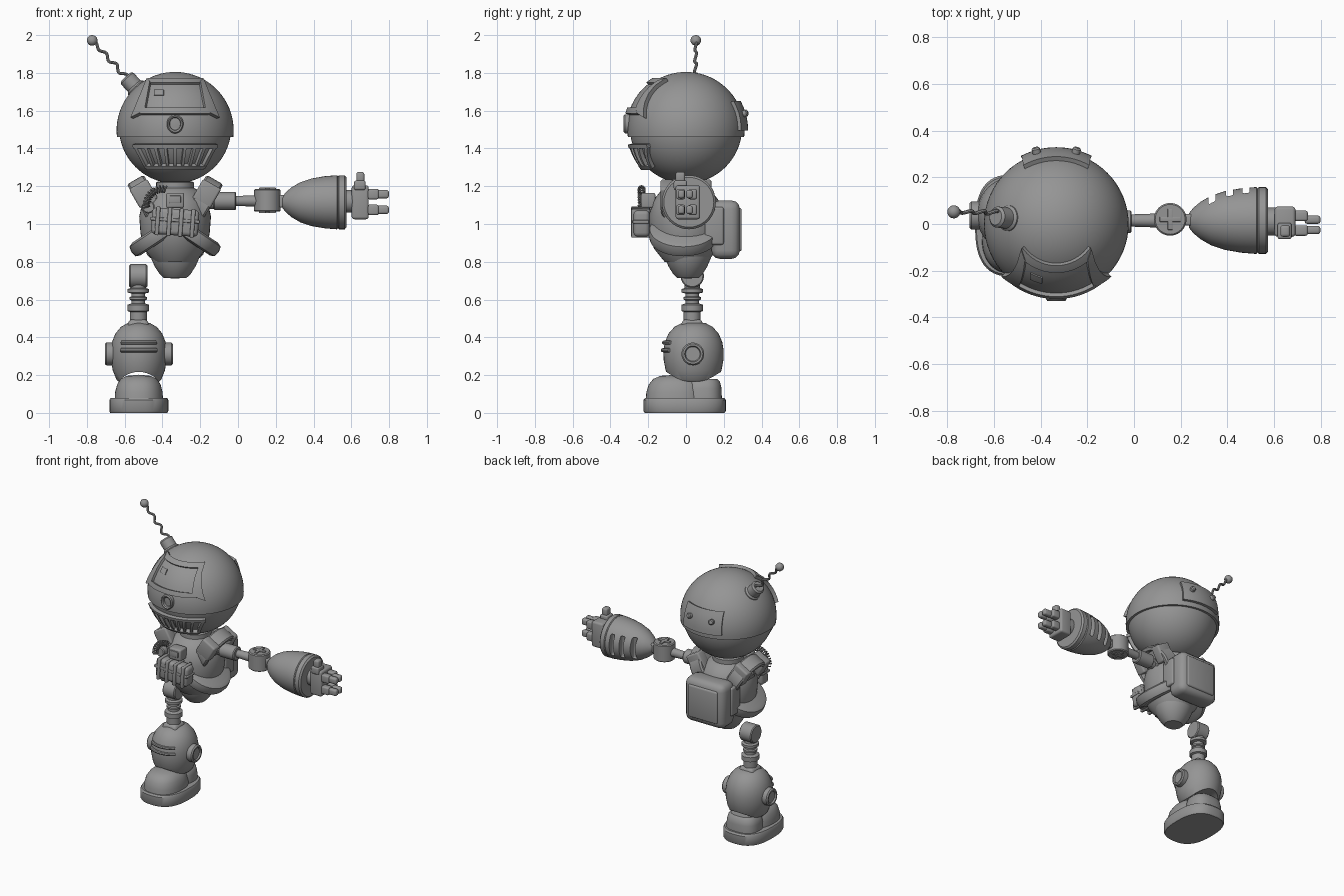
import bpy, bmesh, math
from mathutils import Vector, Matrix, Euler

if "Cube" in bpy.data.objects:
    bpy.data.objects.remove(bpy.data.objects["Cube"])

grey = bpy.data.materials.new("mid grey")
grey.diffuse_color = (0.3, 0.3, 0.3, 1)
grey.use_nodes = True
grey.node_tree.nodes["Principled BSDF"].inputs["Base Color"].default_value = grey.diffuse_color
CX = -0.333                       # centre line of head and torso
HEAD = Vector((CX, 0, 1.495))


def finish(name, bm, angle=35):
    bmesh.ops.remove_doubles(bm, verts=bm.verts, dist=1e-5)
    bmesh.ops.recalc_face_normals(bm, faces=bm.faces)
    me = bpy.data.meshes.new(name)
    bm.to_mesh(me)
    bm.free()
    me.materials.append(grey)
    me.shade_smooth()
    me.set_sharp_from_angle(angle=math.radians(angle))
    ob = bpy.data.objects.new(name, me)
    bpy.context.collection.objects.link(ob)
    return ob


def bake(ob):
    """Apply all modifiers (or turn a curve into a mesh)."""
    dg = bpy.context.evaluated_depsgraph_get()
    me = bpy.data.meshes.new_from_object(ob.evaluated_get(dg))
    me.shade_smooth()
    me.set_sharp_from_angle(angle=math.radians(35))
    new = bpy.data.objects.new("part", me)
    bpy.context.collection.objects.link(new)
    name = ob.name
    bpy.data.objects.remove(ob)
    new.name = name
    return new


def rev(name, prof, loc, axis=(0, 0, 1), sx=1, sy=1, n=40, p=2):
    """Revolve (radius, height) points; p > 2 makes the outline squarer."""
    bm = bmesh.new()
    rings = []
    for r, h in prof:
        ring = []
        for i in range(n):
            a = 2 * math.pi * i / n
            c, s = math.cos(a), math.sin(a)
            x = math.copysign(abs(c) ** (2 / p), c) * r * sx
            y = math.copysign(abs(s) ** (2 / p), s) * r * sy
            ring.append(bm.verts.new((x, y, h)))
        rings.append(ring)
    for a, b in zip(rings, rings[1:]):
        for i in range(n):
            j = (i + 1) % n
            bm.faces.new((a[i], a[j], b[j], b[i]))
    for k in (0, -1):
        if prof[k][0] > 0:
            bm.faces.new(rings[k])
    q = Vector((0, 0, 1)).rotation_difference(Vector(axis))
    bm.transform(Matrix.Translation(loc) @ q.to_matrix().to_4x4())
    return finish(name, bm)


def cyl(name, r, a, b, loc, axis=(0, 0, 1), c=0.006):
    return rev(name, [(0, a), (r - c, a), (r, a + c), (r, b - c), (r - c, b), (0, b)], loc, axis)


def box(name, loc, size, bevel=0.01, rot=(0, 0, 0), taper=1):
    bm = bmesh.new()
    bmesh.ops.create_cube(bm, size=1)
    for v in bm.verts:
        k = taper if v.co.z > 0 else 1
        v.co = Vector((v.co.x * size[0] * k, v.co.y * size[1] * k, v.co.z * size[2]))
    bmesh.ops.bevel(bm, geom=bm.edges[:], offset=bevel, segments=3, profile=0.5, affect='EDGES')
    bm.transform(Matrix.Translation(loc) @ Euler([math.radians(d) for d in rot]).to_matrix().to_4x4())
    return finish(name, bm, 40)


def tube(name, pts, r):
    cu = bpy.data.curves.new(name, 'CURVE')
    cu.dimensions = '3D'
    cu.bevel_depth = r
    cu.bevel_resolution = 2
    cu.use_fill_caps = True
    sp = cu.splines.new('POLY')
    sp.points.add(len(pts) - 1)
    for q, v in zip(sp.points, pts):
        q.co = (*v, 1)
    cu.materials.append(grey)
    ob = bpy.data.objects.new(name, cu)
    bpy.context.collection.objects.link(ob)
    return bake(ob)


def patch(name, quad, r, thick, side=-1, nu=14, nv=5):
    """Curved plate on the head: quad of (x, z) offsets projected to a sphere."""
    bm = bmesh.new()
    bl, br, tr, tl = [Vector(c) for c in quad]
    rows = []
    for j in range(nv + 1):
        v = j / nv
        row = []
        for i in range(nu + 1):
            q = bl.lerp(br, i / nu).lerp(tl.lerp(tr, i / nu), v)
            y = math.sqrt(max(r * r - q.length_squared, 0))
            row.append(bm.verts.new(HEAD + Vector((q.x, side * y, q.y))))
        rows.append(row)
    for a, b in zip(rows, rows[1:]):
        for i in range(nu):
            bm.faces.new((a[i], a[i + 1], b[i + 1], b[i]))
    ob = finish(name, bm)
    m = ob.modifiers.new("thick", 'SOLIDIFY')
    m.thickness, m.offset = thick, 0
    return bake(ob)


def cut(ob, cutters):
    for c in cutters:
        c.hide_render = True
        m = ob.modifiers.new("cut", 'BOOLEAN')
        m.operation, m.object, m.solver = 'DIFFERENCE', c, 'EXACT'
    ob = bake(ob)
    for c in cutters:
        bpy.data.objects.remove(c)
    return ob


def arc(r, a0, a1, n=20):
    return [(max(r * math.cos(a0 + (a1 - a0) * i / n), 0), r * math.sin(a0 + (a1 - a0) * i / n)) for i in range(n + 1)]


H = math.pi / 2
# Head: upper helmet shell over a slightly smaller jaw
up = arc(0.31, -0.11, H)
up[-1] = (0, 0.31)
rev("helmet", [(0, up[0][1])] + up, HEAD, n=64)
low = arc(0.297, -H, 0)
low[0] = (0, -0.297)
rev("jaw", low, (CX, 0, 1.512), n=64)

# Visor with frame
patch("visor_glass", [(-.16, .105), (.16, .105), (.135, .25), (-.135, .25)], .312, .012)
patch("visor_frame_top", [(-.145, .243), (.145, .243), (.14, .265), (-.14, .265)], .315, .03)
patch("visor_frame_bottom", [(-.18, .085), (.18, .085), (.155, .115), (-.155, .115)], .317, .034)
for s in (-1, 1):
    patch("visor_frame_side", [(s * .225, .065), (s * .155, .10), (s * .127, .25), (s * .142, .265)], .317, .034)
patch("visor_light", [(-.11, .185), (-.06, .185), (-.06, .215), (-.11, .215)], .319, .01, nu=4)
# Nose button
rev("nose_button", [(0, 0), (.044, 0), (.044, .035), (.038, .042), (.03, .036), (.028, .02), (0, .024)],
    (CX, -.288, 1.53), (0, -1, 0), sy=1.15)
# Mouth grille
patch("mouth_top", [(-.215, -.092), (.215, -.092), (.218, -.072), (-.218, -.072)], .305, .024)
patch("mouth_bottom", [(-.145, -.2), (.145, -.2), (.155, -.182), (-.155, -.182)], .303, .026)
for i in range(9):
    t = (i - 4) / 4
    patch("mouth_bar", [(t * .148 - .007, -.195), (t * .148 + .007, -.195),
                        (t * .207 + .008, -.08), (t * .207 - .008, -.08)], .302, .022, nu=2)
# Back plate with two buttons
patch("back_plate", [(-.145, .0), (.145, .0), (.135, .15), (-.135, .15)], .312, .034, 1)
for s in (-1, 1):
    cyl("back_plate_button", .018, .0, .04, HEAD + Vector((s * .08, .29, .085)), (s * .25, .95, .25))

# Antenna
tip = Vector((-.772, .052, 1.972))
d = (tip - HEAD).normalized()
rev("antenna_base", [(.06, .27), (.055, .31), (.045, .32), (.045, .375), (.035, .385), (0, .385)], HEAD, d)
side = Vector((0.7, 0, 0.7))
pts = []
for i in range(41):
    t = i / 40
    w = .014 * math.sin(t * 22) * (1 - .5 * t)
    pts.append(HEAD + d * (.37 + .28 * t) + side * w + Vector((0, w * .5 + .02 * (1 - t), 0)))
tube("antenna_wire", pts, .008)
rev("antenna_ball", [(0, -.028)] + arc(.028, -H, H, 12)[1:-1] + [(0, .028)], tip, n=20)

# Torso and pelvis
rev("torso", [(0, .8), (.11, .8), (.165, .87), (.183, .95), (.19, 1.04), (.172, 1.12), (.13, 1.175), (.1, 1.19),
              (.1, 1.22), (.09, 1.225), (0, 1.225)], (CX, 0, 0), sy=1.03)
rev("pelvis", [(0, .712), (.06, .714), (.082, .735), (.108, .775), (.128, .82), (.14, .9), (0, .9)], (CX, .01, 0), sy=.95)
for s in (-1, 1):
    # shoulder socket, bracket and hip band, mirrored about the centre line
    c = Vector((CX + s * .137, .01, 1.11))
    rev("shoulder_socket", [(0, -.05), (.135, -.05), (.145, -.04), (.145, .042), (.137, .052), (.118, .052),
                            (.11, .04), (.11, .005), (0, .005)], c, (s * .86, 0, -.5))
    for y in (-.1, .1):
        box("shoulder_bracket", c + Vector((s * .03, y - .01, .05)), (.11, .07, .12), .012, (0, s * 30, 0))
    cyl("shoulder_hub", .05, 0, .045, c, (s * .86, 0, -.5))
    rev("hip_band", [(0, -.04), (.145, -.04), (.168, -.03), (.175, 0), (.168, .03), (.145, .04), (0, .04)],
        (CX + s * .085, -.015, .947), (s * .55, 0, .83), sy=1.05)

# Backpack
box("backpack", (CX, .21, .97), (.31, .15, .31), .045)
box("backpack_panel", (CX, .28, .97), (.23, .03, .23), .013)
for s in (-1, 1):
    box("backpack_strap", (CX + s * .15, .15, .99), (.035, .1, .2), .012)

# Chest gear
box("chest_box", (CX, -.235, 1.01), (.25, .085, .14), .022, (0, 4, 0))
box("chest_belt", (CX, -.24, 1.02), (.262, .085, .018), .005, (0, 4, 0))
for i in range(4):
    x = (i - 1.5) * .062
    box("chest_strap", (CX + x, -.24, 1.01 - x * .07), (.022, .1, .152), .006, (0, 4, 0))
box("chest_unit", (CX, -.2, 1.125), (.095, .075, .08), .01)
box("chest_screen", (CX, -.238, 1.13), (.06, .012, .04), .004)
cyl("chest_lamp", .034, 0, .05, (-.475, -.15, 1.09), (0, -1, 0))
coil = []
for i in range(121):
    t = i / 120
    a = t * 2 * math.pi * 11
    ang = math.pi * (1.05 - .62 * t)
    r = .085 + .017 * math.cos(a)
    coil.append((-.4 + r * math.cos(ang), -.235 + .017 * math.sin(a), 1.1 + r * math.sin(ang)))
tube("chest_coil", coil, .0045)

# Arm (one side only)
X = (1, 0, 0)
cyl("upper_arm_block", .048, -.13, -.01, (0, .01, 1.122), X)
rev("upper_arm_joint", [(0, -.22), (.035, -.22), (.035, -.12), (0, -.12)], (0, .01, 1.115), X)
rev("upper_arm_rod", [(0, -.02), (.026, -.02), (.03, .1), (0, .1)], (0, .015, 1.122), X)
cyl("elbow", .07, 1.065, 1.185, (.155, .02, 0))
for s in ((.09, .022, .012), (.022, .09, .012)):
    for z in (1.186, 1.064):
        box("elbow_cross", (.155, .02, z), s, .003)
box("elbow_link", (.25, .018, 1.12), (.1, .05, .065), .01)
fore = rev("forearm", [(0, .235), (.03, .235), (.055, .255), (.08, .285), (.106, .33), (.126, .39), (.138, .46),
                       (.143, .52), (.143, .525), (.137, .53), (.143, .535), (.143, .565), (.132, .575), (0, .575)],
           (0, .015, 1.115), X)
cut(fore, [box("slot", (x, y + .05, 1.115), (.03, .14, .15), .008)
           for x, y in ((.335, .1), (.41, .125), (.48, .134))])
cyl("wrist", .06, .56, .62, (0, .01, 1.12), X)
box("palm", (.647, .01, 1.115), (.09, .13, .18), .014)
for z in (1.075, 1.158):
    for y in (-.028, .035):
        box("finger_base", (.715, y, z), (.06, .045, .055), .01)
        box("finger_tip", (.765, y * .7 - .006, z), (.068, .036, .044), .012)
box("thumb_base", (.645, -.03, 1.205), (.06, .07, .05), .01)
box("thumb_tip", (.648, -.03, 1.248), (.042, .05, .055), .012)

# Leg (other side only)
LX, LY = -.528, .033
cyl("hip_joint", .062, -.048, .048, (LX, LY, .725), X)
rev("thigh_rod", [(0, .47), (.045, .47), (.045, .535), (.058, .54), (.058, .572), (.036, .58), (.036, .595),
                  (.046, .6), (.046, .612), (.036, .617), (.036, .632), (.056, .637), (.056, .655), (.04, .662),
                  (.04, .7), (0, .7)], (LX, LY, 0))
box("knee_yoke", (LX, LY, .465), (.125, .13, .06), .02, taper=.8)
shin = rev("shin", [(0, .165), (.108, .165), (.118, .175), (.138, .225), (.148, .28), (.149, .33), (.142, .375),
                    (.124, .42), (.095, .455), (.06, .475), (0, .475)], (-.525, .04, 0), sy=1.07)
cut(shin, [rev("arch", [(0, -.3), (.137, -.3), (.137, .3), (0, .3)], (-.525, .04, .08), (0, 1, 0))])
for z, r in ((.372, .146), (.332, .152)):
    tube("shin_ridge", [(-.525 + r * math.sin(a), .04 - 1.07 * r * math.cos(a), z)
                        for a in [math.radians(-38 + 76 * i / 12) for i in range(13)]], .011)
for s in (-1, 1):
    rev("ankle_knob", [(0, .12), (.06, .12), (.06, .172), (.053, .18), (.043, .18), (.038, .17), (0, .17)],
        (-.525, .036, .312), (s, 0, 0))

# Foot
rev("sole", [(0, 0), (.97, 0), (1, .01), (1, .068), (.96, .08), (0, .08)], (-.525, -.007, 0), sx=.156, sy=.218, p=2.6, n=48)
rev("toe_cap", [(0, .07), (1, .07), (.98, .11), (.9, .15), (.75, .18), (.5, .196), (0, .202)],
    (-.525, -.055, 0), sx=.128, sy=.158, p=2.3)
rev("heel", [(0, .07), (1, .07), (.98, .13), (.9, .165), (.75, .18), (0, .18)], (-.525, .09, 0), sx=.115, sy=.1, p=2.6)
